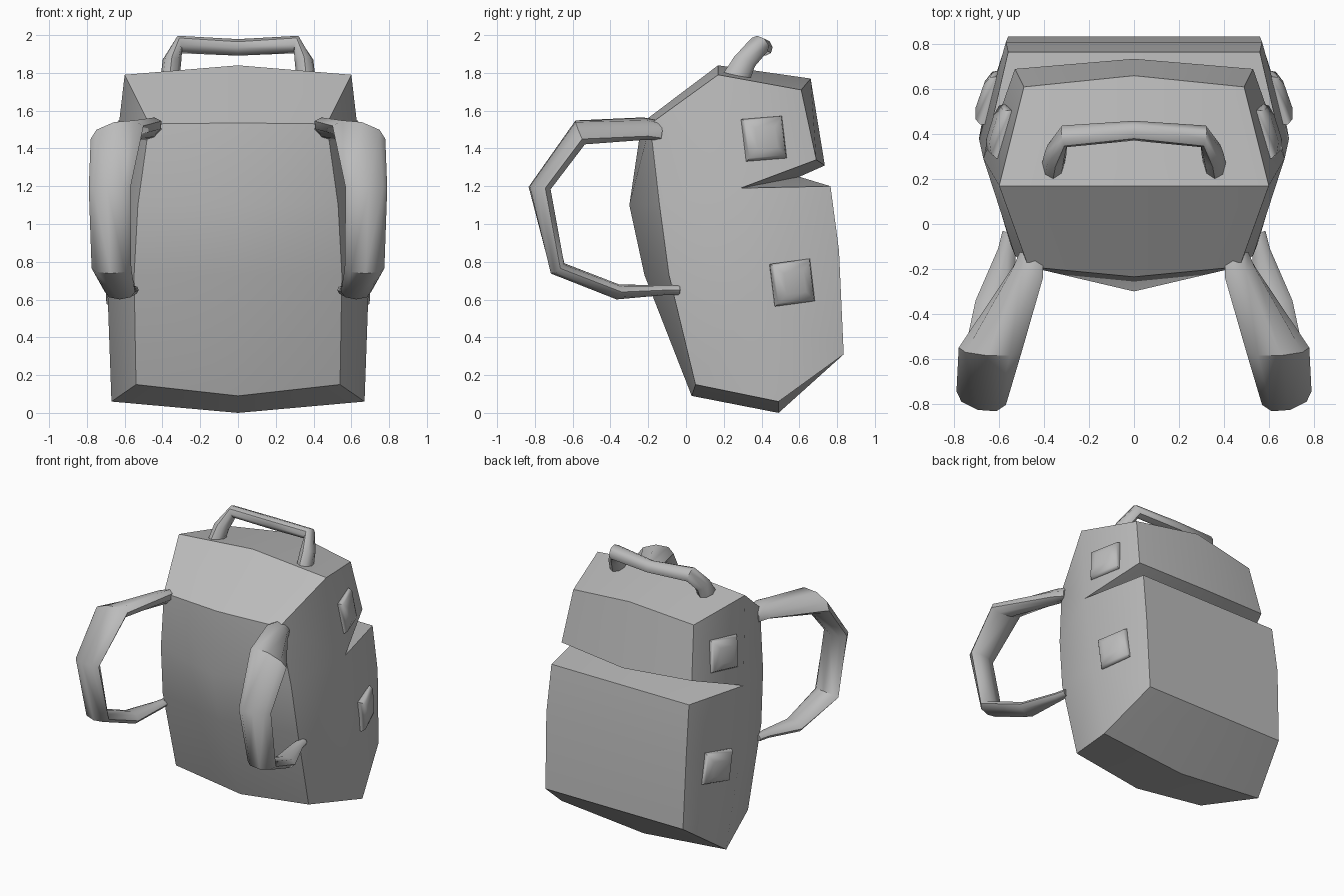
import bpy, bmesh, math
from mathutils import Vector, Matrix

if "Cube" in bpy.data.objects:
    bpy.data.objects.remove(bpy.data.objects["Cube"])

grey = bpy.data.materials.new("canvas_grey")
grey.diffuse_color = (0.5, 0.5, 0.5, 1)
grey.use_nodes = True
grey.node_tree.nodes["Principled BSDF"].inputs["Base Color"].default_value = grey.diffuse_color


def finish(name, bm, angle):
    bmesh.ops.remove_doubles(bm, verts=bm.verts[:], dist=0.0005)
    bmesh.ops.recalc_face_normals(bm, faces=bm.faces[:])
    me = bpy.data.meshes.new(name)
    bm.to_mesh(me)
    bm.free()
    me.materials.append(grey)
    ob = bpy.data.objects.new(name, me)
    bpy.context.collection.objects.link(ob)
    bpy.ops.object.select_all(action='DESELECT')
    ob.select_set(True)
    bpy.context.view_layer.objects.active = ob
    bpy.ops.object.shade_smooth_by_angle(angle=math.radians(angle))
    return ob


# Bag body: side outline (x, y, z) paired with centre line (y, z)
stations = [
    ((0.60, 0.17, 1.79), (0.17, 1.84)),    # top ridge
    ((0.47, -0.19, 1.53), (-0.235, 1.535)),  # front top
    ((0.53, -0.14, 1.10), (-0.30, 1.10)),  # padded back panel
    ((0.55, -0.09, 0.73), (-0.22, 0.73)),
    ((0.54, 0.05, 0.15), (0.03, 0.09)),    # bottom front
    ((0.67, 0.49, 0.06), (0.49, 0.00)),    # bottom rear
    ((0.56, 0.835, 0.31), (0.835, 0.31)),  # pocket bottom
    ((0.57, 0.81, 0.86), (0.81, 0.86)),
    ((0.56, 0.765, 1.20), (0.765, 1.20)),  # pocket top
    ((0.67, 0.29, 1.19), (0.60, 1.25)),    # notch under the flap
    ((0.53, 0.69, 1.34), (0.735, 1.31)),   # flap lip
    ((0.49, 0.61, 1.71), (0.66, 1.77)),    # flap corner
]
bm = bmesh.new()
n = len(stations)
for s in (1, -1):
    side = [bm.verts.new((s * a[0], a[1], a[2])) for a, c in stations]
    mid = [bm.verts.new((0, c[0], c[1])) for a, c in stations]
    hub = bm.verts.new((s * 0.69, 0.38, 0.62))
    for i in range(n):
        j = (i + 1) % n
        bm.faces.new((side[i], side[j], mid[j], mid[i]))
    for i in range(2, 9):                       # lower side panel
        bm.faces.new((hub, side[i], side[i + 1]))
    bm.faces.new((hub, side[9], side[2]))
    for a, b in ((10, 11), (11, 0), (0, 1), (1, 2)):  # upper side panel
        bm.faces.new((side[9], side[a], side[b]))
finish("bag_body", bm, 38)


# Tube swept through (centre, width vector, half thickness)
def sweep(name, rows, sides, angle, s=1):
    bm = bmesh.new()
    rings = []
    pts = [Vector(r[0]) for r in rows]
    for i, (p, w, t) in enumerate(rows):
        tan = pts[min(i + 1, len(pts) - 1)] - pts[max(i - 1, 0)]
        w = Vector(w)
        thick = tan.cross(w).normalized() * t
        ring = []
        for k in range(sides):
            a = 2 * math.pi * k / sides
            q = pts[i] + w * math.cos(a) + thick * math.sin(a)
            ring.append(bm.verts.new((s * q.x, q.y, q.z)))
        rings.append(ring)
    for r0, r1 in zip(rings, rings[1:]):
        for k in range(sides):
            m = (k + 1) % sides
            bm.faces.new((r0[k], r0[m], r1[m], r1[k]))
    bm.faces.new(rings[0])
    bm.faces.new(rings[-1])
    return finish(name, bm, angle)


# Shoulder straps: broad at the shoulder, thin at the lower end
strap = [
    ((0.455, -0.14, 1.495), (0.05, 0.01, -0.04), 0.045),
    ((0.475, -0.22, 1.505), (0.07, 0.02, -0.04), 0.050),
    ((0.64, -0.56, 1.485), (0.14, 0.01, -0.035), 0.062),
    ((0.68, -0.775, 1.19), (0.11, 0.03, 0.0), 0.055),
    ((0.67, -0.68, 0.765), (0.105, 0.015, 0.0), 0.045),
    ((0.625, -0.36, 0.64), (0.08, 0.02, 0.0), 0.040),
    ((0.565, -0.12, 0.65), (0.04, 0.01, 0.0), 0.027),
    ((0.555, -0.04, 0.65), (0.03, 0.01, 0.0), 0.025),
]
for s, tag in ((1, "right"), (-1, "left")):
    sweep("shoulder_strap_" + tag, strap, 8, 50, s)

# Carry handle on top
half = [
    ((0.36, 0.265, 1.77), (0, 0.066, -0.03), 0.05),
    ((0.35, 0.31, 1.86), (0, 0.055, -0.025), 0.05),
    ((0.31, 0.39, 1.95), (0, 0.043, -0.035), 0.042),
]
centre = [((0, 0.415, 1.935), (0, 0.035, -0.03), 0.042)]
other = [((-p[0], p[1], p[2]), w, t) for p, w, t in reversed(half)]
sweep("carry_handle", half + centre + other, 8, 50)


# Pillow-shaped side patches, tilted to lie on the side panels
def patch(name, centre, normal, s):
    nx = Vector(normal).normalized()
    ny = Vector((0, 1, 0.12))
    ny = (ny - nx * ny.dot(nx)).normalized()
    nz = nx.cross(ny)
    rot = Matrix((nx, ny, nz)).transposed()
    bm = bmesh.new()
    rings = []
    for d, h in ((-0.05, 0.10), (0.01, 0.113), (0.035, 0.10), (0.052, 0.055)):
        ring = []
        for a, b in ((-1, -1), (1, -1), (1, 1), (-1, 1)):
            q = Vector(centre) + rot @ Vector((d, a * h, b * h))
            ring.append(bm.verts.new((s * q.x, q.y, q.z)))
        rings.append(ring)
    for r0, r1 in zip(rings, rings[1:]):
        for k in range(4):
            m = (k + 1) % 4
            bm.faces.new((r0[k], r0[m], r1[m], r1[k]))
    bm.faces.new(rings[0])
    bm.faces.new(rings[-1])
    finish(name, bm, 50)


for s, tag in ((1, "right"), (-1, "left")):
    patch("upper_patch_" + tag, (0.585, 0.41, 1.45), (1, 0.3, 0.16), s)
    patch("lower_patch_" + tag, (0.635, 0.56, 0.69), (1, 0.35, 0.0), s)
